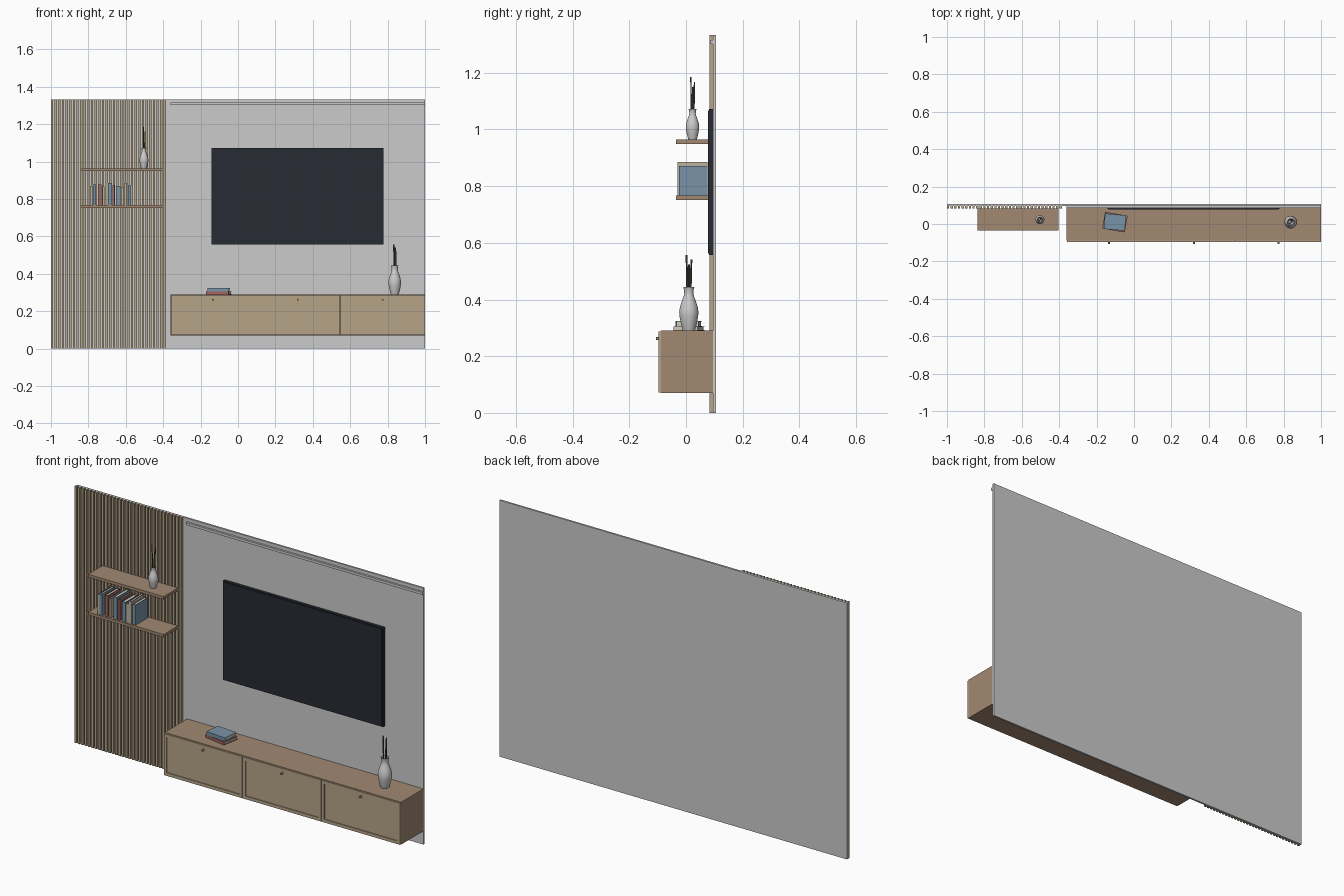
import bpy, bmesh, math
from mathutils import Matrix, Vector

if "Cube" in bpy.data.objects:
    bpy.data.objects.remove(bpy.data.objects["Cube"])


def mat(name, r, g, b):
    m = bpy.data.materials.new(name)
    m.diffuse_color = (r, g, b, 1)
    m.use_nodes = True
    m.node_tree.nodes["Principled BSDF"].inputs["Base Color"].default_value = m.diffuse_color
    return m


WOOD = mat("wood", 0.36, 0.25, 0.165)
OAK = mat("light_oak", 0.47, 0.37, 0.25)
BLACK = mat("screen_black", 0.02, 0.024, 0.032)
PAPER = mat("paper", 0.62, 0.58, 0.50)
RED = mat("book_red", 0.36, 0.13, 0.11)
BLUE = mat("book_blue", 0.19, 0.29, 0.39)
TAN = mat("book_tan", 0.50, 0.44, 0.34)
STEM = mat("stem_green", 0.07, 0.10, 0.06)


def boxes(name, parts, mats=()):
    """One object from boxes given as (x0, x1, y0, y1, z0, z1, material index)."""
    bm = bmesh.new()
    for x0, x1, y0, y1, z0, z1, mi in parts:
        m = Matrix.Translation(((x0 + x1) / 2, (y0 + y1) / 2, (z0 + z1) / 2)) \
            @ Matrix.Diagonal((x1 - x0, y1 - y0, z1 - z0, 1))
        verts = bmesh.ops.create_cube(bm, size=1, matrix=m)["verts"]
        for f in {f for v in verts for f in v.link_faces}:
            f.material_index = mi
    return finish(name, bm, mats)


def finish(name, bm, mats=()):
    me = bpy.data.meshes.new(name)
    bm.to_mesh(me)
    bm.free()
    for m in mats:
        me.materials.append(m)
    ob = bpy.data.objects.new(name, me)
    bpy.context.collection.objects.link(ob)
    return ob


def smooth(ob, angle=40):
    bpy.ops.object.select_all(action='DESELECT')
    ob.select_set(True)
    bpy.context.view_layer.objects.active = ob
    bpy.ops.object.shade_smooth_by_angle(angle=math.radians(angle))


def rod(name, a, b, r, material, sides=10):
    a, b = Vector(a), Vector(b)
    bm = bmesh.new()
    m = Matrix.Translation((a + b) / 2) @ (b - a).to_track_quat('Z', 'Y').to_matrix().to_4x4()
    bmesh.ops.create_cone(bm, cap_ends=True, segments=sides, radius1=r, radius2=r,
                          depth=(b - a).length, matrix=m)
    ob = finish(name, bm, [material])
    smooth(ob)
    return ob


def book(name, w, d, h, material):
    """Upright book centred on x, spine at y = 0 facing -y, with a recessed page block."""
    t, e = 0.0018, 0.003
    return boxes(name, [
        (-w / 2, -w / 2 + t, 0, d, 0, h, 0),
        (w / 2 - t, w / 2, 0, d, 0, h, 0),
        (-w / 2 + t, w / 2 - t, 0, t, 0, h, 0),
        (-w / 2 + t, w / 2 - t, t, d - e, e, h - e, 1)], [material, PAPER])


# Wall panel and rail along its top
boxes("wall_panel", [(-1, 1, 0.096, 0.106, 0, 1.333, 0)])
boxes("top_rail", [(-0.36, 1, 0.086, 0.096, 1.302, 1.315, 0)])

# Vertical slats
N, X0, X1, W = 32, -1.0, -0.385, 0.012
pitch = (X1 - X0 - W) / (N - 1)
boxes("wall_slats", [(X0 + i * pitch, X0 + i * pitch + W, 0.083, 0.096, 0, 1.333, 0)
                     for i in range(N)], [OAK])

# Floating shelves
for name, z in (("lower_shelf", 0.752), ("upper_shelf", 0.949)):
    boxes(name, [(-0.838, -0.403, -0.035, 0.083, z, z + 0.015, 0)], [WOOD])

# Television
boxes("television", [(-0.142, 0.777, 0.081, 0.096, 0.557, 1.072, 0),
                     (-0.137, 0.772, 0.078, 0.081, 0.562, 1.067, 0)], [BLACK])

# Cabinet body
boxes("cabinet_body", [(-0.36, 1, -0.088, 0.096, 0.07, 0.29, 0)], [WOOD])

# Framed doors with knobs
DW = 1.36 / 3
for i in range(3):
    a, b = -0.36 + i * DW + 0.001, -0.36 + (i + 1) * DW - 0.001
    z0, z1, f, y0, y1 = 0.072, 0.288, 0.016, -0.097, -0.088
    boxes(f"cabinet_door_{i + 1}", [
        (a, a + f, y0, y1, z0, z1, 0), (b - f, b, y0, y1, z0, z1, 0),
        (a + f, b - f, y0, y1, z0, z0 + f, 0), (a + f, b - f, y0, y1, z1 - f, z1, 0),
        (a + f, b - f, y0 + 0.005, y1, z0 + f, z1 - f, 0)], [OAK])
    x = (a + b) / 2
    rod(f"door_knob_{i + 1}", (x, -0.106, 0.262), (x, -0.09, 0.262), 0.005, WOOD, 16)

# Upright books on the lower shelf: x, width, height, depth, colour
ROW = [(-0.785, 0.013, 0.103, 0.100, TAN), (-0.768, 0.015, 0.112, 0.105, BLUE),
       (-0.740, 0.018, 0.110, 0.100, RED), (-0.719, 0.012, 0.100, 0.100, TAN),
       (-0.685, 0.020, 0.118, 0.105, BLUE), (-0.666, 0.012, 0.108, 0.100, RED),
       (-0.640, 0.022, 0.103, 0.100, BLUE), (-0.619, 0.014, 0.098, 0.100, TAN),
       (-0.600, 0.015, 0.118, 0.105, TAN), (-0.580, 0.018, 0.105, 0.100, BLUE)]
for i, (x, w, h, d, m) in enumerate(ROW):
    ob = book(f"shelf_book_{i + 1}", w, d, h, m)
    ob.location = (x, 0.075 - d, 0.767)

# Books lying on the cabinet
for name, w, l, t, z, ang, m in (("stacked_book_bottom", 0.090, 0.122, 0.015, 0.29, -10, RED),
                                 ("stacked_book_top", 0.083, 0.113, 0.019, 0.305, -5, BLUE)):
    ob = book(name, t, w, l, m)
    turn = Matrix.Rotation(math.radians(ang), 4, 'Z') @ Matrix.Rotation(math.radians(90), 4, 'Y')
    ob.data.transform(turn @ Matrix.Translation((0, -w / 2, -l / 2)))
    ob.location = (-0.102, 0.01, z + t / 2)

# Vases: lathed profile (radius, height) with a hollow neck
PROFILE = [(0, 0), (0.021, 0), (0.023, 0.006), (0.029, 0.030), (0.033, 0.052), (0.034, 0.066),
           (0.031, 0.086), (0.024, 0.106), (0.018, 0.122), (0.016, 0.132), (0.0175, 0.146),
           (0.020, 0.155), (0.0175, 0.155), (0.014, 0.143), (0.013, 0.130), (0.016, 0.115), (0, 0.09)]


def vase(name, x, y, z, s, stems):
    bm = bmesh.new()
    pts = [bm.verts.new((r * s, 0, h * s)) for r, h in PROFILE]
    edges = [bm.edges.new(p) for p in zip(pts, pts[1:])]
    bmesh.ops.spin(bm, geom=pts + edges, cent=(0, 0, 0), axis=(0, 0, 1),
                   angle=math.tau, steps=32)
    bmesh.ops.remove_doubles(bm, verts=bm.verts, dist=1e-5)
    bmesh.ops.recalc_face_normals(bm, faces=bm.faces)
    ob = finish(name, bm)
    ob.location = (x, y, z)
    smooth(ob, 50)
    for i, (dx, dy, top) in enumerate(stems):
        rod(f"{name}_stem_{i + 1}", (x + dx * 0.6, y + dy * 0.6, z + 0.1 * s),
            (x + dx, y + dy, top), 0.0035 * s, STEM, 8)


vase("cabinet_vase", 0.838, 0.01, 0.29, 1.0,
     [(-0.005, -0.008, 0.557), (0.007, 0.0, 0.523), (0.003, 0.009, 0.541)])
vase("shelf_vase", -0.503, 0.023, 0.964, 0.7,
     [(-0.003, -0.006, 1.186), (0.005, 0.001, 1.150), (0.007, 0.007, 1.167)])
